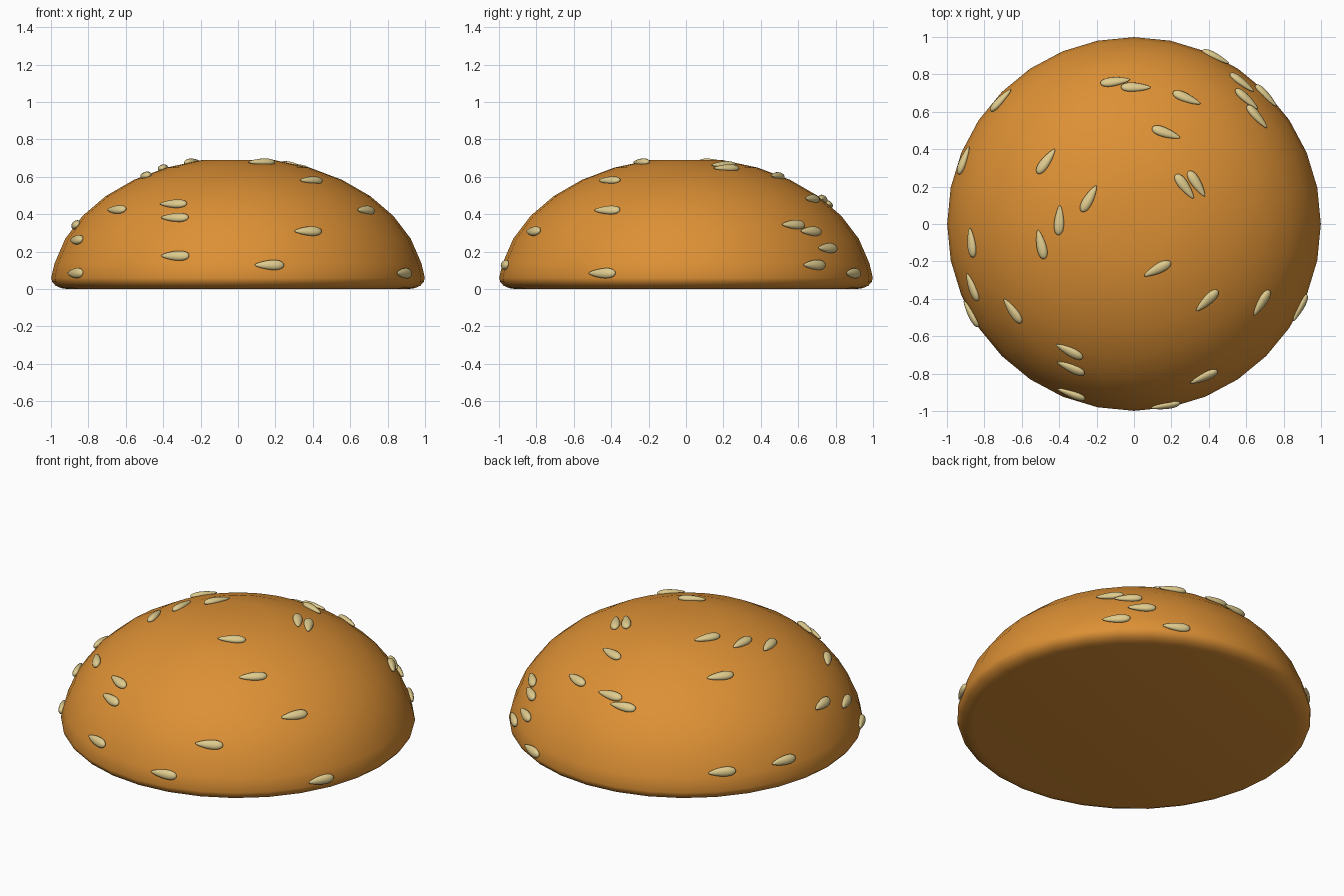
import bpy, bmesh, math
from mathutils import Vector, Matrix

if "Cube" in bpy.data.objects:
    bpy.data.objects.remove(bpy.data.objects["Cube"])

H = 0.703  # dome height factor


def material(name, rgb):
    m = bpy.data.materials.new(name)
    m.diffuse_color = (*rgb, 1)
    m.use_nodes = True
    m.node_tree.nodes["Principled BSDF"].inputs["Base Color"].default_value = m.diffuse_color
    return m


def finish(bm, name, mat):
    bmesh.ops.recalc_face_normals(bm, faces=bm.faces)
    for f in bm.faces:
        f.smooth = True
    me = bpy.data.meshes.new(name)
    bm.to_mesh(me)
    bm.free()
    me.materials.append(mat)
    ob = bpy.data.objects.new(name, me)
    bpy.context.collection.objects.link(ob)
    return ob


# Bun: 32-sided dome with flattened crown and rounded base edge
profile = [(0.91, 0), (0.945, 0.005), (0.975, 0.018), (0.993, 0.038), (0.999, 0.06)]
for i in range(1, 8):
    a = math.radians(11.25 * i)
    profile.append((math.cos(a), H * math.sin(a)))
bm = bmesh.new()
N = 32
rings = [[bm.verts.new((r * math.cos(2 * math.pi * k / N), r * math.sin(2 * math.pi * k / N), z))
          for k in range(N)] for r, z in profile]
for lo, hi in zip(rings, rings[1:]):
    for k in range(N):
        j = (k + 1) % N
        bm.faces.new((lo[k], lo[j], hi[j], hi[k]))
bm.faces.new(rings[0][::-1])
bm.faces.new(rings[-1])
finish(bm, "bun_top", material("crust", (0.72, 0.28, 0.035)))

# Sesame seeds: teardrops lying along the dome, pointing clockwise
seeds = [
    (-0.10, 0.76, 0.45), (0.01, 0.73, 0.48), (0.28, 0.67, 0.48), (0.17, 0.485, 0.60),
    (0.27, 0.20, 0.66), (0.335, 0.215, 0.645), (0.125, -0.24, 0.675), (0.39, -0.41, 0.58),
    (0.68, -0.42, 0.42), (0.375, -0.82, 0.31), (0.89, -0.45, 0.085), (0.17, -0.98, 0.13),
    (-0.34, -0.92, 0.18), (-0.34, -0.775, 0.385), (-0.345, -0.68, 0.455), (-0.65, -0.465, 0.425),
    (-0.87, -0.48, 0.085), (-0.87, -0.34, 0.265), (-0.875, -0.10, 0.345), (-0.5, -0.11, 0.61),
    (-0.4, 0.02, 0.645), (-0.24, 0.135, 0.675), (-0.47, 0.335, 0.575), (-0.91, 0.34, 0.17),
    (-0.715, 0.665, 0.17), (0.44, 0.90, 0.085), (0.58, 0.76, 0.22), (0.605, 0.67, 0.31),
    (0.66, 0.575, 0.345), (0.71, 0.69, 0.13),
]
seed_mat = material("seed", (0.74, 0.6, 0.27))
for n, (x, y, z) in enumerate(seeds, 1):
    u = Vector((x, y, z / H)).normalized()
    pos = Vector((u.x, u.y, u.z * H))
    normal = Vector((u.x, u.y, u.z / H)).normalized()
    along = Vector((-u.y, u.x, 0)).normalized()
    side = normal.cross(along)
    bm = bmesh.new()
    bmesh.ops.create_uvsphere(bm, u_segments=16, v_segments=12, radius=1)
    for v in bm.verts:
        t = v.co.z
        taper = (0.72 + 0.28 * t) / 0.77
        v.co = Vector((t * 0.08, v.co.x * taper * 0.028, v.co.y * taper * 0.02))
    ob = finish(bm, f"sesame_seed_{n:02d}", seed_mat)
    rot = Matrix((along, side, normal)).transposed().to_4x4()
    ob.matrix_world = Matrix.Translation(pos + normal * 0.002) @ rot
